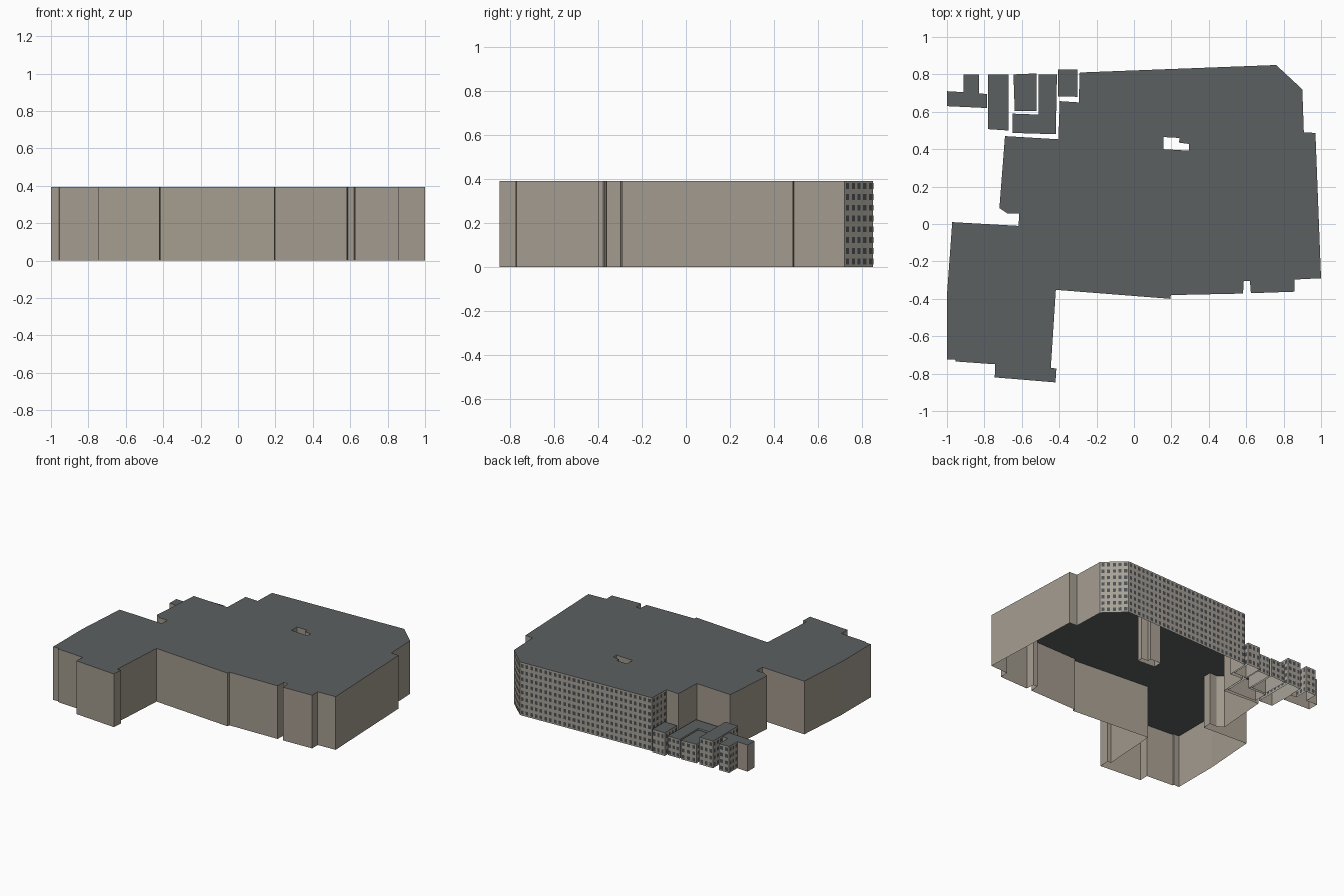
import bpy, bmesh, math
from mathutils import Vector

if "Cube" in bpy.data.objects:
    bpy.data.objects.remove(bpy.data.objects["Cube"])


def material(name, rgb):
    m = bpy.data.materials.new(name)
    m.diffuse_color = (*rgb, 1)
    m.use_nodes = True
    m.node_tree.nodes["Principled BSDF"].inputs["Base Color"].default_value = m.diffuse_color
    return m


WALL = material("plain_wall", (0.37, 0.33, 0.275))
FACADE = material("windowed_wall", (0.39, 0.36, 0.31))
ROOF = material("roof_grey", (0.108, 0.117, 0.12))
GLASS = material("window_dark", (0.07, 0.08, 0.09))
PITCH_X, PITCH_Z = 0.038, 0.049      # window spacing
STREET_Y = 0.79                      # walls touching the street carry windows


def oriented(pts, ccw=True):
    area = sum(a[0] * b[1] - b[0] * a[1] for a, b in zip(pts, pts[1:] + pts[:1]))
    return pts if (area > 0) == ccw else pts[::-1]


def finish(bm, name, mats):
    me = bpy.data.meshes.new(name)
    bm.to_mesh(me)
    bm.free()
    for m in mats:
        me.materials.append(m)
    ob = bpy.data.objects.new(name, me)
    bpy.context.collection.objects.link(ob)
    return ob


def windows(bm, a, b, h):
    """Grid of thin window panes just outside the wall a-b."""
    d = b - a
    cols = max(1, round(d.length / PITCH_X))
    rows = max(1, round(h / PITCH_Z))
    u, step, rise = d.normalized(), d.length / cols, h / rows
    out = Vector((u.y, -u.x, 0)) * 0.002
    for i in range(cols):
        for j in range(rows):
            c = a + u * step * (i + 0.5) + Vector((0, 0, rise * (j + 0.5))) + out
            w, t = u * step * 0.27, Vector((0, 0, rise * 0.27))
            bm.faces.new([bm.verts.new(p) for p in (c - w - t, c + w - t, c + w + t, c - w + t)])


def building(name, outline, h, hole=None):
    """Bottomless shell: walls, flat roof, optional courtyard."""
    bm, panes = bmesh.new(), bmesh.new()
    top_edges = []
    loops = [oriented(outline)] + ([oriented(hole, False)] if hole else [])
    for pts in loops:
        low = [bm.verts.new((x, y, 0)) for x, y in pts]
        top = [bm.verts.new((x, y, h)) for x, y in pts]
        for i in range(len(pts)):
            j = (i + 1) % len(pts)
            f = bm.faces.new((low[i], low[j], top[j], top[i]))
            top_edges.append(bm.edges.get((top[i], top[j])))
            if max(pts[i][1], pts[j][1]) > STREET_Y:
                f.material_index = 1
                windows(panes, low[i].co, low[j].co, h)
    res = bmesh.ops.triangle_fill(bm, edges=top_edges, use_beauty=True, normal=(0, 0, 1))
    for f in res["geom"]:
        if isinstance(f, bmesh.types.BMFace):
            f.material_index = 2
            f.normal_update()
            if f.normal.z < 0:
                f.normal_flip()
    finish(bm, name, [WALL, FACADE, ROOF])
    finish(panes, name + "_windows", [GLASS])


# Main block with courtyard
main = [(-.29, .81), (.76, .85), (.90, .72), (.908, .49), (.97, .487), (1, -.29),
        (.858, -.297), (.858, -.362), (.625, -.37), (.62, -.305), (.587, -.305),
        (.583, -.372), (.197, -.38), (.195, -.40), (-.418, -.352), (-.445, -.77),
        (-.415, -.772), (-.42, -.847), (-.745, -.82), (-.742, -.75), (-.955, -.735),
        (-.956, -.725), (-1, -.725), (-1, -.38), (-.972, .01), (-.617, -.01),
        (-.615, .056), (-.675, .055), (-.72, .085), (-.69, .47), (-.405, .453),
        (-.397, .657), (-.295, .65)]
court = [(.157, .465), (.243, .46), (.241, .435), (.293, .428), (.293, .392), (.157, .40)]
building("main_block", main, 0.392, court)

# Row of small street houses, left to right
building("end_house", [(-.912, .80), (-.83, .80), (-.83, .698), (-.785, .695),
                       (-.785, .62), (-1, .63), (-1, .71), (-.912, .705)], 0.195)
building("long_house", [(-.78, .80), (-.672, .80), (-.672, .50), (-.78, .507)], 0.2)
building("low_house", [(-.645, .80), (-.522, .805), (-.522, .605), (-.638, .605)], 0.14)
building("angled_house", [(-.51, .80), (-.412, .80), (-.418, .48), (-.65, .487),
                          (-.65, .59), (-.51, .585)], 0.14)
building("corner_house", [(-.405, .825), (-.303, .825), (-.303, .68), (-.405, .683)], 0.17)
